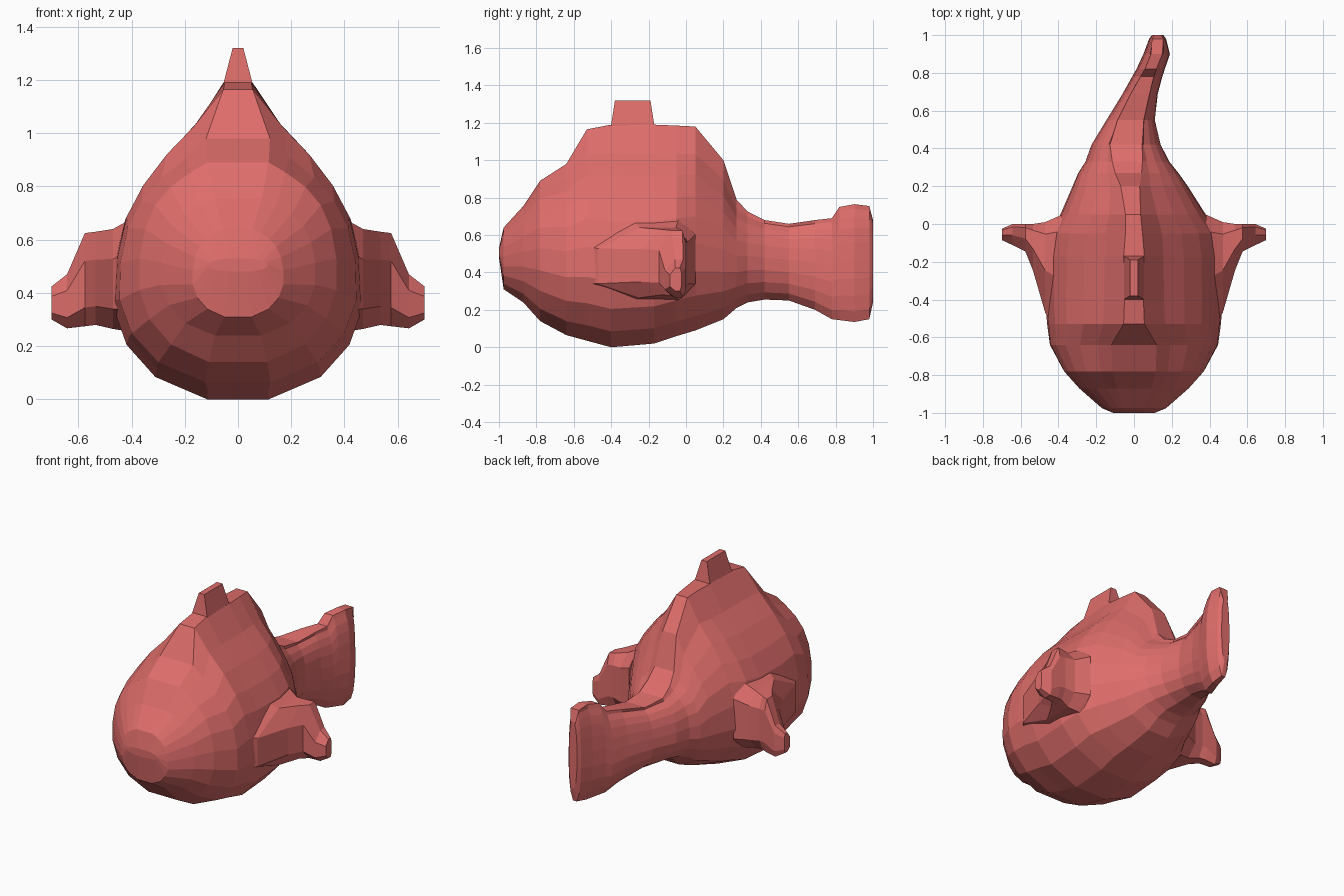
import bpy, bmesh

skin = bpy.data.materials.new("coral red")
skin.diffuse_color = (0.73, 0.153, 0.145, 1)


def loft(name, rings):
    """Skin a list of equal-length closed rings and cap both ends."""
    bm = bmesh.new()
    rows = [[bm.verts.new(p) for p in ring] for ring in rings]
    n = len(rows[0])
    for a, b in zip(rows, rows[1:]):
        for i in range(n):
            j = (i + 1) % n
            bm.faces.new((a[i], a[j], b[j], b[i]))
    bm.faces.new(rows[0])
    bm.faces.new(rows[-1])
    bmesh.ops.recalc_face_normals(bm, faces=bm.faces)
    mesh = bpy.data.meshes.new(name)
    bm.to_mesh(mesh)
    bm.free()
    mesh.materials.append(skin)
    obj = bpy.data.objects.new(name, mesh)
    bpy.context.collection.objects.link(obj)
    return obj


# Half cross-sections, bottom to top: (width fraction, height fraction)
PEAR = [(.24, 0), (.66, .07), (.89, .17), (1, .29), (.98, .43),
        (.90, .56), (.76, .66), (.56, .765), (.33, .865), (.11, 1)]
ROUND = [(.3, 0), (.68, .09), (.90, .22), (1, .37), (1, .53),
         (.95, .68), (.85, .80), (.70, .89), (.50, .96), (.3, 1)]

# Body and tail: y, centre x, half width, bottom, top, ridge half width, roundness
STATIONS = [
    (-1.00, 0, .11, .48, .53, .033, 1),
    (-.975, 0, .17, .31, .64, .055, 1),
    (-.87, 0, .29, .24, .755, .09, 1),
    (-.78, 0, .37, .14, .89, .115, .9),
    (-.64, 0, .445, .065, .98, .12, .6),
    (-.53, 0, .46, .035, 1.165, .055, .15),
    (-.40, 0, .47, .0, 1.19, .05, .05),
    (-.17, 0, .47, .02, 1.19, .055, 0),
    (-.05, 0, .45, .06, 1.185, .045, 0),
    (.05, -.005, .385, .09, 1.18, .04, 0),
    (.20, -.02, .305, .15, 1.00, .05, .1),
    (.27, -.03, .265, .21, .79, .07, .5),
    (.33, -.035, .222, .24, .725, .08, .8),
    (.42, -.042, .183, .255, .68, .085, 1),
    (.55, -.018, .128, .25, .66, .07, 1),
    (.69, .033, .093, .20, .68, .05, 1),
    (.78, .07, .08, .15, .69, .035, 1),
    (.82, .088, .075, .145, .75, .03, 1),
    (.90, .12, .07, .135, .765, .03, 1),
    (.98, .125, .045, .15, .755, .03, 1),
    (1.00, .125, .03, .24, .68, .02, 1),
]


def body_ring(y, cx, w, b, t, ridge, r):
    half = []
    for (pw, ph), (rw, rh) in zip(PEAR, ROUND):
        half.append(((pw + (rw - pw) * r) * w, b + (ph + (rh - ph) * r) * (t - b)))
    half[-1] = (ridge, t)
    right = [(cx + x, y, z) for x, z in half]
    left = [(cx - x, y, z) for x, z in reversed(half)]
    return right + left


loft("body_and_tail", [body_ring(*s) for s in STATIONS])

# Dorsal fin: a small tapered block on the ridge
loft("dorsal_fin", [
    [(-w, y0, z), (w, y0, z), (w, y1, z), (-w, y1, z)]
    for w, y0, y1, z in [(.055, -.40, -.17, 1.15), (.054, -.40, -.17, 1.19),
                         (.02, -.38, -.19, 1.32)]])

# Side fins, flaring out of the flank: x, front y, back y, bottom, top
FIN = [(.38, -.60, .05, .25, .69), (.47, -.47, .01, .265, .64),
       (.535, -.245, .0, .28, .63), (.575, -.145, .0, .275, .625),
       (.642, -.112, .0, .267, .47), (.70, -.085, -.025, .30, .425)]


def fin_ring(side, x, y0, y1, b, t):
    ym, q = (y1 * 2 + y0) / 3, (t - b) * .2
    d = (y1 - y0) * .2
    return [(side * x, y, z) for y, z in [
        (ym - d, b), (y0, b + q), (y0, t - q * 1.5), (ym - d, t),
        (ym + d, t), (y1, t - q), (y1, b + q), (ym + d, b)]]


for side, label in ((-1, "left"), (1, "right")):
    loft("side_fin_" + label, [fin_ring(side, *f) for f in FIN])
